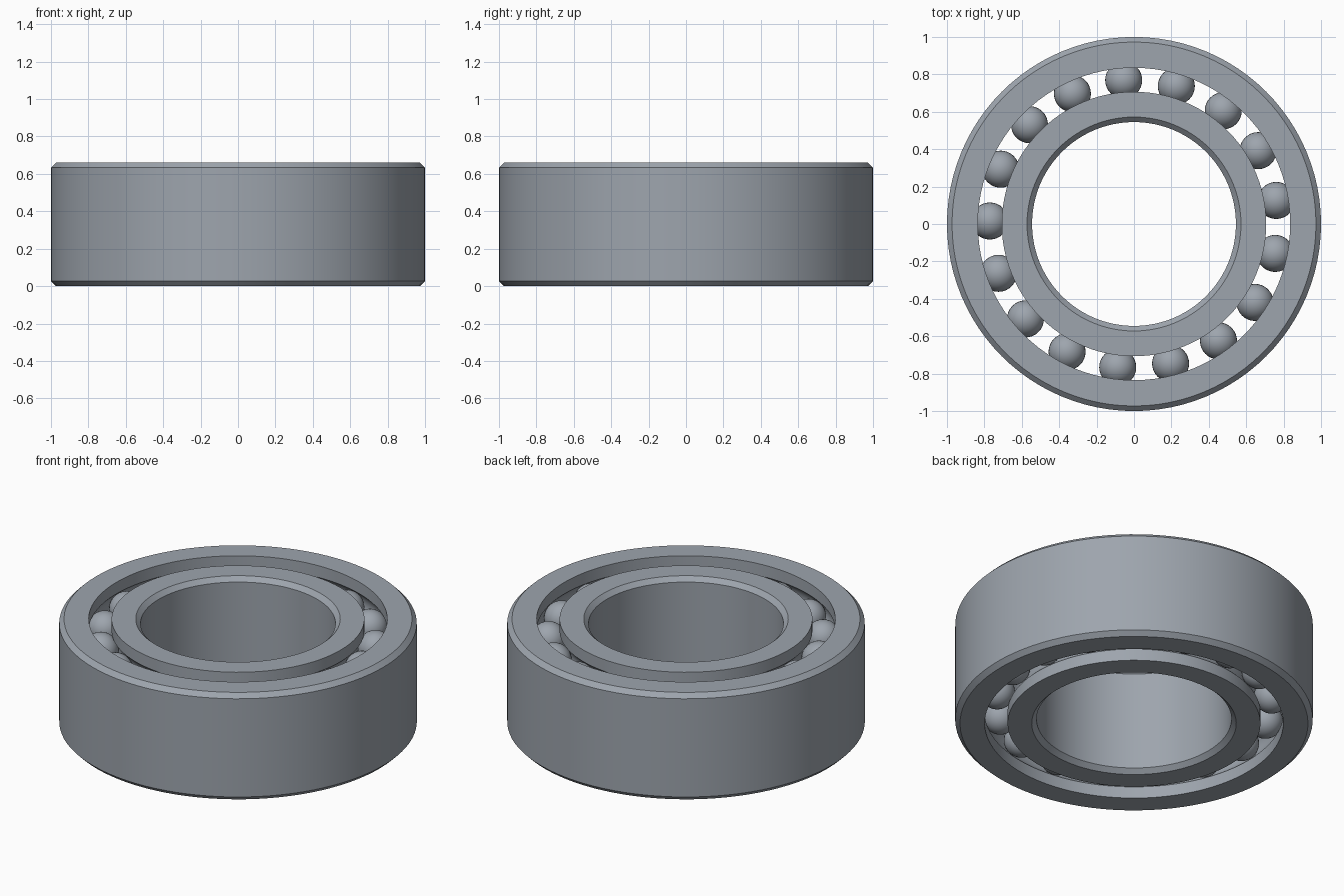
import bpy, bmesh, math
from mathutils import Vector, Matrix

cube = bpy.data.objects.get("Cube")
if cube:
    bpy.data.objects.remove(cube, do_unlink=True)

HEIGHT = 0.66
CHAMFER = 0.027
PITCH = 0.771            # radius of the circle through the ball centres
BALL = 0.099
GROOVE = 0.101
ROWS = (0.15, HEIGHT - 0.15)
BALL_COUNT = 17
PHASE = math.radians(9.4)
SEGMENTS = 96

steel = bpy.data.materials.new("steel_grey")
steel.use_nodes = True
colour = (0.34, 0.375, 0.42, 1)
steel.diffuse_color = colour
steel.node_tree.nodes["Principled BSDF"].inputs["Base Color"].default_value = colour


def finish(name, bm):
    mesh = bpy.data.meshes.new(name)
    bm.to_mesh(mesh)
    bm.free()
    mesh.materials.append(steel)
    obj = bpy.data.objects.new(name, mesh)
    bpy.context.collection.objects.link(obj)
    bpy.ops.object.select_all(action='DESELECT')
    obj.select_set(True)
    bpy.context.view_layer.objects.active = obj
    bpy.ops.object.shade_smooth_by_angle(angle=math.radians(30))
    return obj


def ring(name, plain, race):
    """Lathe a ring: chamfered wall at radius plain, grooved wall at race."""
    side = 1 if race > plain else -1
    edge = plain + side * CHAMFER
    profile = [(edge, HEIGHT), (plain, HEIGHT - CHAMFER), (plain, CHAMFER),
               (edge, 0), (race, 0)]
    # one circular groove for each row of balls
    half = math.acos(abs(race - PITCH) / GROOVE)
    steps = 10
    for z in ROWS:
        for i in range(steps + 1):
            a = half * (2 * i / steps - 1)
            profile.append((PITCH - side * GROOVE * math.cos(a),
                            z + GROOVE * math.sin(a)))
    profile.append((race, HEIGHT))

    bm = bmesh.new()
    verts = [bm.verts.new((r, 0, z)) for r, z in profile]
    edges = [bm.edges.new((v, verts[(i + 1) % len(verts)]))
             for i, v in enumerate(verts)]
    bmesh.ops.spin(bm, geom=verts + edges, cent=(0, 0, 0), axis=(0, 0, 1),
                   angle=2 * math.pi, steps=SEGMENTS, use_merge=True)
    bmesh.ops.remove_doubles(bm, verts=bm.verts[:], dist=0.0001)
    bmesh.ops.recalc_face_normals(bm, faces=bm.faces[:])
    return finish(name, bm)


# Rings
ring("outer_ring", 1.0, 0.835)
ring("inner_ring", 0.545, 0.707)

# Two aligned rows of balls
for row, z in zip(("lower", "upper"), ROWS):
    bm = bmesh.new()
    for i in range(BALL_COUNT):
        a = PHASE + i * 2 * math.pi / BALL_COUNT
        centre = Vector((PITCH * math.cos(a), PITCH * math.sin(a), z))
        bmesh.ops.create_uvsphere(bm, u_segments=32, v_segments=16, radius=BALL,
                                  matrix=Matrix.Translation(centre))
    finish(row + "_ball_row", bm)
